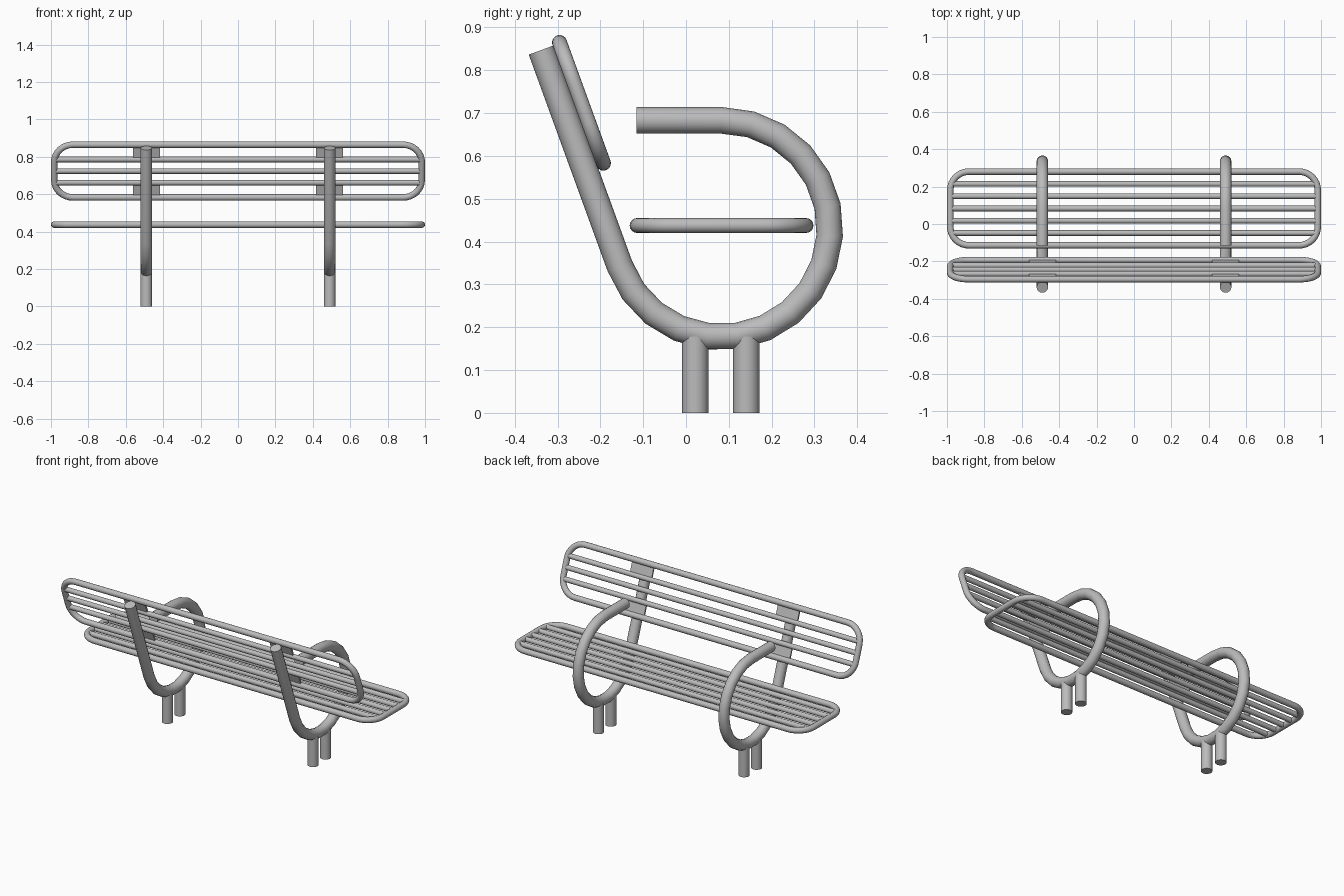
import bpy
import math
from mathutils import Vector, Matrix

cube = bpy.data.objects.get("Cube")
if cube:
    bpy.data.objects.remove(cube)

steel = bpy.data.materials.new("grey steel")
steel.use_nodes = True
colour = (0.5, 0.5, 0.5, 1)
steel.diffuse_color = colour
steel.node_tree.nodes["Principled BSDF"].inputs["Base Color"].default_value = colour

LEAN = math.radians(20)      # backward tilt of the backrest
TUBE, FRAME, RAIL = 0.031, 0.0175, 0.015


def tube(name, points, radius, closed=False):
    """Round steel tube swept along a list of points."""
    curve = bpy.data.curves.new(name, "CURVE")
    curve.dimensions = "3D"
    curve.bevel_depth = radius
    curve.bevel_resolution = 6
    curve.use_fill_caps = True
    spline = curve.splines.new("POLY")
    spline.points.add(len(points) - 1)
    for target, p in zip(spline.points, points):
        target.co = (*p, 1)
    spline.use_cyclic_u = closed
    obj = bpy.data.objects.new(name, curve)
    bpy.context.collection.objects.link(obj)
    bpy.ops.object.select_all(action="DESELECT")
    obj.select_set(True)
    bpy.context.view_layer.objects.active = obj
    bpy.ops.object.convert(target="MESH")
    obj = bpy.context.view_layer.objects.active
    obj.data.materials.clear()
    obj.data.materials.append(steel)
    bpy.ops.object.shade_smooth_by_angle(angle=math.radians(40))
    return obj


def rounded_rect(half_x, half_y, corner, steps=8):
    """Outline of a rounded rectangle in the xy plane."""
    points = []
    for quarter, (sx, sy) in enumerate([(1, 1), (-1, 1), (-1, -1), (1, -1)]):
        for i in range(steps + 1):
            a = math.pi / 2 * (quarter + i / steps)
            points.append(Vector((sx * (half_x - corner) + corner * math.cos(a),
                                  sy * (half_y - corner) + corner * math.sin(a), 0)))
    return points


def slatted_panel(name, half_y, rail_offsets, matrix):
    """Rounded tube frame filled with long parallel rails."""
    half_x = 1 - FRAME
    outline = rounded_rect(half_x, half_y, 0.1)
    tube(name + "_frame", [matrix @ p for p in outline], FRAME, True)
    for i, y in enumerate(rail_offsets):
        ends = [matrix @ Vector((s * (half_x - 0.004), y, 0)) for s in (-1, 1)]
        tube(f"{name}_rail_{i + 1}", ends, RAIL)


# Seat
seat_half = 0.197
seat_matrix = Matrix.Translation((0, 0.083, 0.4375))
slatted_panel("seat", seat_half, [i * seat_half / 3 for i in range(-2, 3)], seat_matrix)

# Backrest, leaning towards -y
back_half = 0.15
back_matrix = (Matrix.Translation((0, -0.244, 0.724))
               @ Matrix.Rotation(math.pi / 2 + LEAN, 4, "X"))
slatted_panel("backrest", back_half, [-0.066, 0, 0.066], back_matrix)

# Side hoops: armrest, round sweep under the seat, straight back upright
centre_y, centre_z, bend = 0.083, 0.43, 0.253
hoop = [(-0.115, centre_z + bend)]
steps = 16
for i in range(steps + 1):
    a = math.pi / 2 - (math.radians(250) * i / steps)
    hoop.append((centre_y + bend * math.cos(a), centre_z + bend * math.sin(a)))
y, z = hoop[-1]
hoop.append((y - 0.536 * math.sin(LEAN), z + 0.536 * math.cos(LEAN)))

for side, x in (("right", -0.49), ("left", 0.49)):
    tube(side + "_hoop", [(x, py, pz) for py, pz in hoop], TUBE)
    # Pair of feet under the hoop
    for label, foot_y in (("front", 0.022), ("back", 0.141)):
        tube(f"{side}_{label}_foot", [(x, foot_y, 0), (x, foot_y, 0.178)], TUBE)
    # Mounting plates between the outer rails
    for label, offset in (("lower", -0.108), ("upper", 0.108)):
        bpy.ops.mesh.primitive_cube_add(size=1)
        plate = bpy.context.object
        plate.name = f"{side}_{label}_plate"
        plate.data.transform(back_matrix @ Matrix.Translation((x, offset, 0))
                             @ Matrix.Diagonal((0.145, 0.084, 0.01, 1)))
        plate.data.materials.append(steel)
